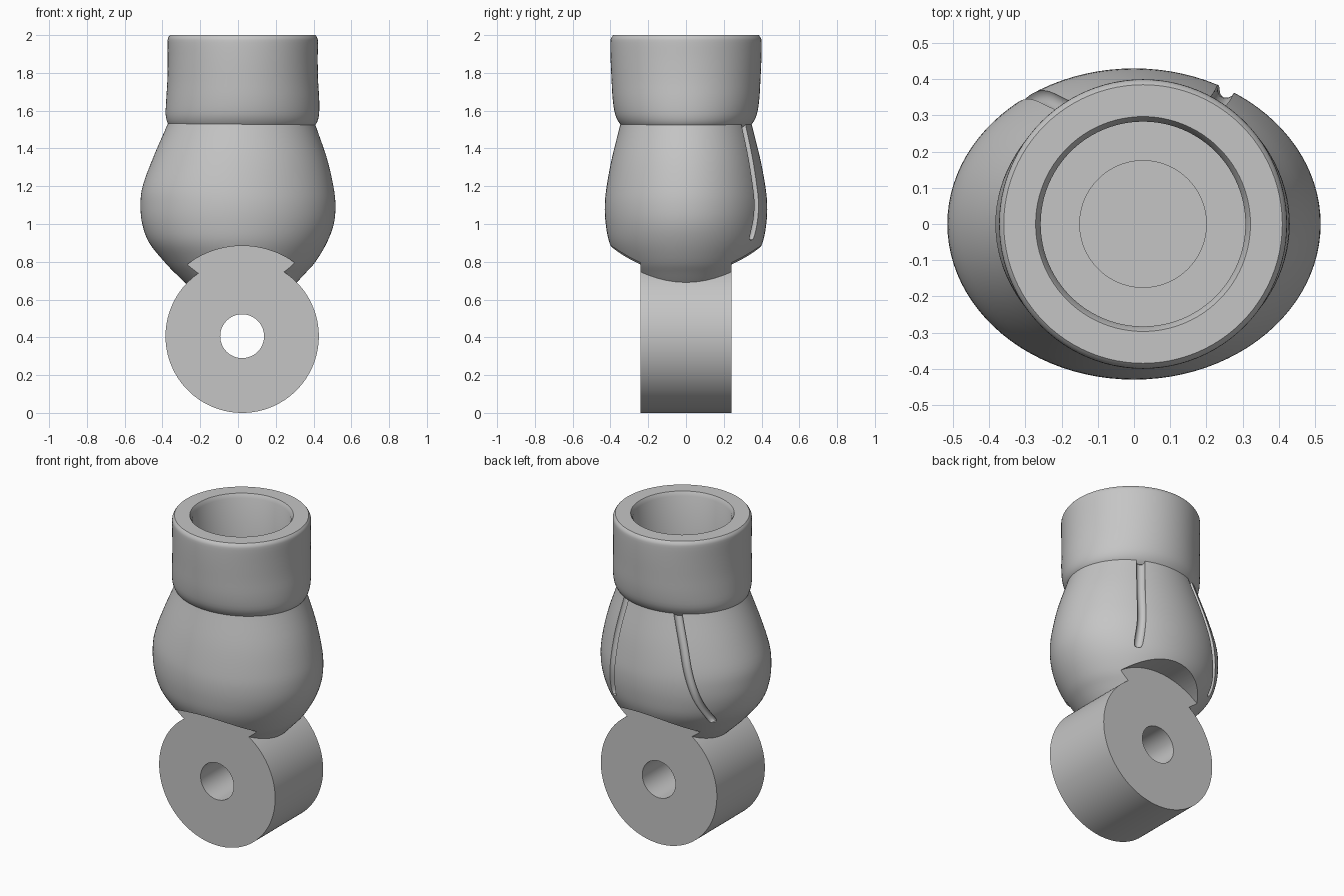
import bpy
import bmesh
import math
from mathutils import Vector

cube = bpy.data.objects.get("Cube")
if cube:
    bpy.data.objects.remove(cube, do_unlink=True)

grey = bpy.data.materials.new("plain_grey")
grey.use_nodes = True
shade = (0.56, 0.56, 0.56, 1)
grey.diffuse_color = shade
grey.node_tree.nodes["Principled BSDF"].inputs["Base Color"].default_value = shade


def smooth_keys(keys, steps):
    """Catmull-Rom interpolation of section keys."""
    pts = [Vector(k) for k in keys]
    out = []
    for i in range(len(pts) - 1):
        p0, p1 = pts[max(i - 1, 0)], pts[i]
        p2, p3 = pts[i + 1], pts[min(i + 2, len(pts) - 1)]
        for s in range(steps):
            t = s / steps
            out.append(p1 + (p2 - p0) * (t / 2)
                       + (p0 * 2 - p1 * 5 + p2 * 4 - p3) * (t * t / 2)
                       + (p1 * 3 - p0 - p2 * 3 + p3) * (t ** 3 / 2))
    return out + [pts[-1]]


def loft(name, keys, steps=1, sides=96):
    """Skin horizontal ellipses given as (x, y, half width, half depth, z)."""
    bm = bmesh.new()
    rings = []
    for cx, cy, a, b, z in smooth_keys(keys, steps):
        angles = [math.tau * i / sides for i in range(sides)]
        rings.append([bm.verts.new((cx + a * math.cos(t), cy + b * math.sin(t), z))
                      for t in angles])
    for lower, upper in zip(rings, rings[1:]):
        for i in range(sides):
            j = (i + 1) % sides
            bm.faces.new((lower[i], lower[j], upper[j], upper[i]))
    bm.faces.new(rings[0])
    bm.faces.new(rings[-1])
    bmesh.ops.recalc_face_normals(bm, faces=bm.faces)
    mesh = bpy.data.meshes.new(name)
    bm.to_mesh(mesh)
    bm.free()
    mesh.materials.append(grey)
    obj = bpy.data.objects.new(name, mesh)
    bpy.context.collection.objects.link(obj)
    return obj


def cross_cylinder(name, radius, y, depth):
    """Cylinder along y on the pivot axis."""
    bpy.ops.mesh.primitive_cylinder_add(vertices=128, radius=radius, depth=depth,
                                        location=(0.022, y, 0.406),
                                        rotation=(math.pi / 2, 0, 0))
    obj = bpy.context.object
    obj.name = name
    obj.data.materials.append(grey)
    return obj


def combine(target, tool, operation):
    tool.hide_render = True
    bpy.context.view_layer.objects.active = target
    mod = target.modifiers.new("cut", "BOOLEAN")
    mod.operation = operation
    mod.solver = "EXACT"
    mod.object = tool
    bpy.ops.object.modifier_apply(modifier=mod.name)


# Egg-shaped body
body = loft("body", [
    (0.015, 0, 0.20, 0.20, 0.60), (0.015, 0, 0.285, 0.27, 0.68),
    (0.012, 0, 0.345, 0.315, 0.74), (0.01, 0, 0.40, 0.355, 0.80),
    (0, 0, 0.47, 0.405, 0.90), (0, 0, 0.507, 0.425, 1.0),
    (0, 0, 0.516, 0.43, 1.1), (0, 0, 0.505, 0.42, 1.2),
    (0.01, 0, 0.46, 0.392, 1.35), (0.018, 0, 0.39, 0.347, 1.53),
    (0.02, 0, 0.375, 0.337, 1.58)], steps=4)

# Collar, oval at the neck and round at the rim
collar = loft("collar", [
    (0.02, 0, 0.375, 0.33, 1.51), (0.022, 0, 0.395, 0.353, 1.535),
    (0.023, 0, 0.406, 0.375, 1.58), (0.025, 0, 0.405, 0.388, 1.66),
    (0.025, 0, 0.399, 0.394, 1.76), (0.025, 0, 0.397, 0.399, 1.87),
    (0.025, 0, 0.398, 0.40, 1.96), (0.025, 0, 0.395, 0.396, 1.985),
    (0.025, 0, 0.385, 0.385, 2.0)], steps=3)

# Stepped bore with a chamfered mouth
bore = loft("bore_cutter", [(0.025, 0, r, r, z) for r, z in (
    (0.175, 1.4), (0.175, 1.5), (0.283, 1.5), (0.283, 1.975),
    (0.297, 2.0), (0.297, 2.1))])

# Two curved grooves on the back
groove_paths = {
    "left_groove_cutter": [
        (0.26, 0.351, 0.94), (0.255, 0.374, 1.1), (0.24, 0.348, 1.3),
        (0.205, 0.304, 1.53), (0.2, 0.295, 1.58)],
    "right_groove_cutter": [
        (-0.36, 0.252, 0.89), (-0.315, 0.337, 1.04), (-0.265, 0.357, 1.2),
        (-0.22, 0.339, 1.35), (-0.16, 0.309, 1.53), (-0.15, 0.30, 1.6)],
}
width = 0.025
cutters = [bore]
for name, path in groove_paths.items():
    x, y, z = path[0]
    keys = [(x, y, width / 4, width / 4, z - width)]
    keys += [(px, py, width, width, pz) for px, py, pz in path]
    cutters.append(loft(name, keys, steps=5, sides=24))

# Clearance either side of the pivot web
for side in (-1, 1):
    cutters.append(cross_cylinder("clearance_cutter", 0.478, side * 0.47, 0.46))
for cutter in cutters:
    combine(body, cutter, "DIFFERENCE")
combine(collar, bore, "DIFFERENCE")

# Pivot knuckle with its pin hole, joined to the body
knuckle = cross_cylinder("knuckle", 0.406, 0, 0.48)
pin_hole = cross_cylinder("pin_hole_cutter", 0.116, 0, 1)
combine(knuckle, pin_hole, "DIFFERENCE")
combine(body, knuckle, "UNION")

for helper in cutters + [pin_hole, knuckle]:
    bpy.data.objects.remove(helper, do_unlink=True)

for obj in (body, collar):
    bpy.ops.object.select_all(action="DESELECT")
    obj.select_set(True)
    bpy.context.view_layer.objects.active = obj
    bpy.ops.object.shade_smooth_by_angle(angle=math.radians(30))
body.name = "body_with_pivot"
